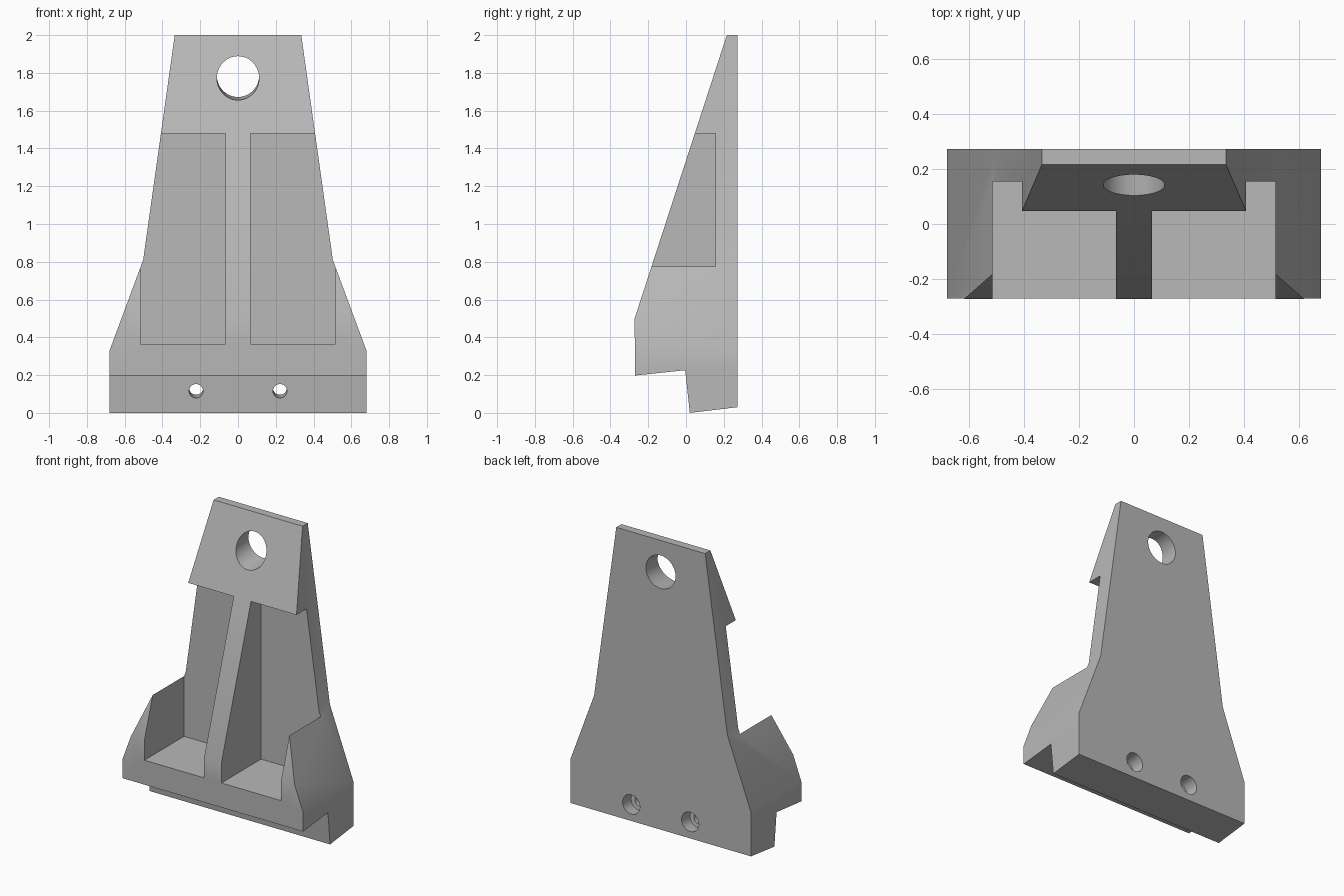
import bpy, bmesh, math
from mathutils import Vector, Matrix

if "Cube" in bpy.data.objects:
    bpy.data.objects.remove(bpy.data.objects["Cube"], do_unlink=True)

grey = bpy.data.materials.new("Cast grey")
grey.use_nodes = True
colour = (0.48, 0.48, 0.48, 1)
grey.diffuse_color = colour
grey.node_tree.nodes["Principled BSDF"].inputs["Base Color"].default_value = colour


def finish(bm, name):
    bmesh.ops.recalc_face_normals(bm, faces=bm.faces)
    mesh = bpy.data.meshes.new(name)
    bm.to_mesh(mesh)
    bm.free()
    mesh.materials.append(grey)
    obj = bpy.data.objects.new(name, mesh)
    bpy.context.collection.objects.link(obj)
    return obj


def prism(name, points, direction):
    """Extrude a closed outline along a direction."""
    bm = bmesh.new()
    face = bm.faces.new([bm.verts.new(p) for p in points])
    ext = bmesh.ops.extrude_face_region(bm, geom=[face])
    moved = [v for v in ext["geom"] if isinstance(v, bmesh.types.BMVert)]
    bmesh.ops.translate(bm, verts=moved, vec=direction)
    return finish(bm, name)


def rod(name, start, end, radius):
    a, b = Vector(start), Vector(end)
    bm = bmesh.new()
    spin = (b - a).to_track_quat("Z", "Y").to_matrix().to_4x4()
    bmesh.ops.create_cone(bm, cap_ends=True, segments=48, radius1=radius, radius2=radius,
                          depth=(b - a).length,
                          matrix=Matrix.Translation((a + b) / 2) @ spin)
    return finish(bm, name)


def combine(obj, tool, operation):
    """Apply a boolean and discard the cutter."""
    mod = obj.modifiers.new(tool.name, "BOOLEAN")
    mod.object, mod.operation, mod.solver = tool, operation, "EXACT"
    bpy.ops.object.select_all(action="DESELECT")
    bpy.context.view_layer.objects.active = obj
    obj.select_set(True)
    bpy.ops.object.modifier_apply(modifier=mod.name)
    bpy.data.objects.remove(tool, do_unlink=True)


# Side profile with sloping front and notched foot
side = [(0.272, 2), (0.216, 2), (-0.272, 0.5), (-0.27, 0.198),
        (-0.004, 0.226), (0.02, 0), (0.272, 0.03)]
bracket = prism("bracket_body", [(-0.68, y, z) for y, z in side], (1.36, 0, 0))

# Tapered outline seen from the front
half = [(0.68, -0.1), (0.68, 0.33), (0.502, 0.81), (0.335, 2), (0.32, 2.1)]
outline = half + [(-x, z) for x, z in reversed(half)]
combine(bracket, prism("outline", [(x, -0.5, z) for x, z in outline], (0, 1, 0)), "INTERSECT")

tilt = 0.1
for s in (-1, 1):
    # Front pockets either side of the central rib
    pocket = [(s * 0.065, 0.365), (s * 0.515, 0.365), (s * 0.515, 1.48), (s * 0.065, 1.48)]
    combine(bracket, prism("pocket", [(x, -0.5, z) for x, z in pocket], (0, 0.655, 0)),
            "DIFFERENCE")

    # Counterbored bolt holes through the foot
    def at(y):
        return (s * 0.222, y, 0.115 + tilt * y)
    combine(bracket, rod("bolt_hole", at(-0.1), at(0.4), 0.037), "DIFFERENCE")
    combine(bracket, rod("counterbore", at(0.18), at(0.4), 0.065), "DIFFERENCE")

# Large slightly tilted hole near the top
combine(bracket, rod("top_hole", (0, -0.3, 1.772 - 0.44 * tilt),
                     (0, 0.6, 1.772 + 0.46 * tilt), 0.112), "DIFFERENCE")

bpy.context.view_layer.objects.active = bracket
bracket.select_set(True)
bpy.ops.object.shade_smooth_by_angle(angle=math.radians(30))
